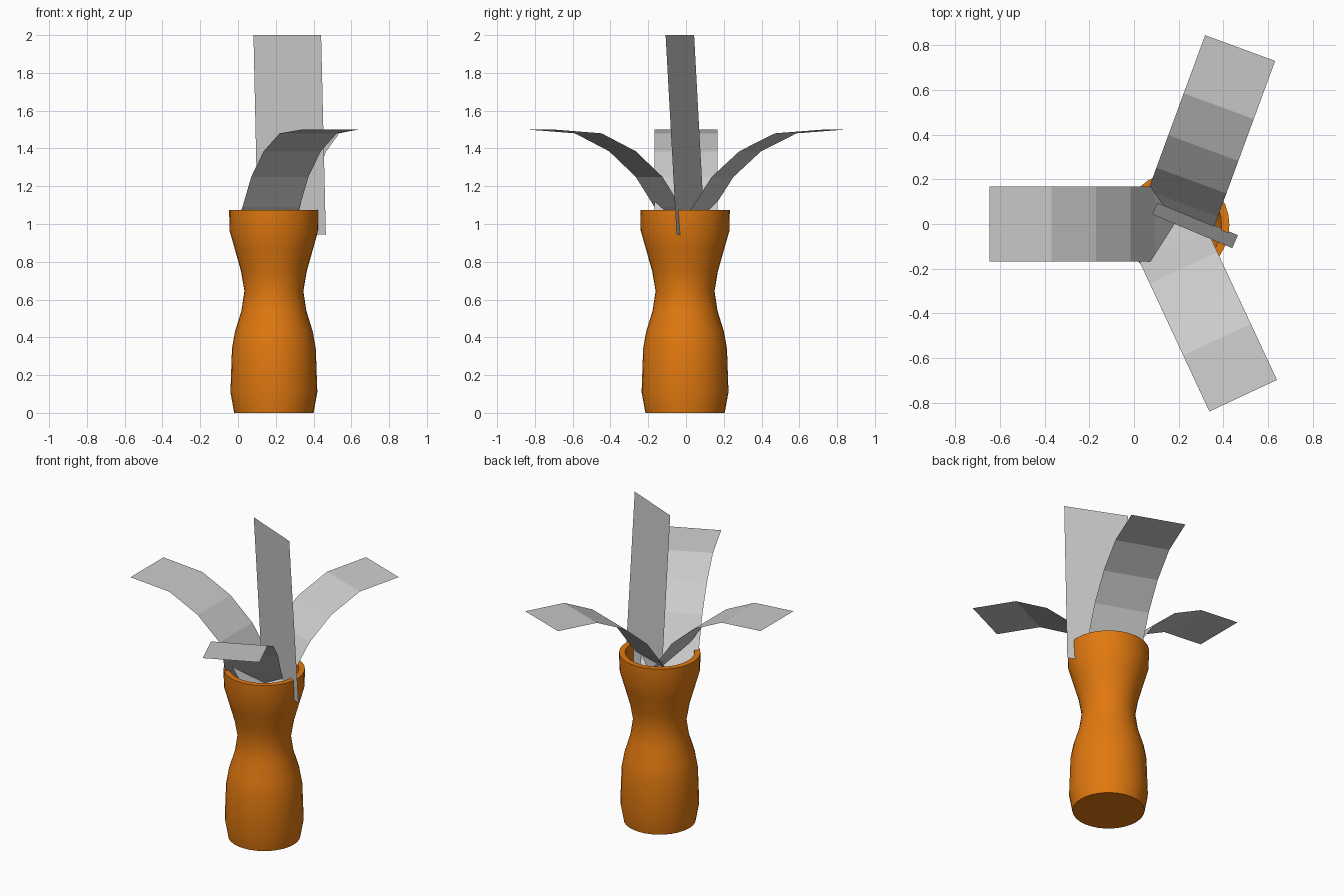
import bpy, math
from mathutils import Vector

if "Cube" in bpy.data.objects:
    bpy.data.objects.remove(bpy.data.objects["Cube"])

CX, CY = 0.19, -0.005


def make(name, verts, faces, smooth=False):
    me = bpy.data.meshes.new(name)
    me.from_pydata(verts, [], faces)
    me.update()
    ob = bpy.data.objects.new(name, me)
    bpy.context.collection.objects.link(ob)
    if smooth:
        bpy.context.view_layer.objects.active = ob
        ob.select_set(True)
        bpy.ops.object.shade_smooth_by_angle(angle=math.radians(50))
        ob.select_set(False)
    return ob


def lathe(name, profile, n=32):
    verts, faces = [], []
    for r, z in profile:
        for i in range(n):
            a = 2 * math.pi * i / n
            verts.append((CX + r * math.cos(a), CY + r * math.sin(a), z))
    for k in range(len(profile) - 1):
        for i in range(n):
            j = (i + 1) % n
            faces.append((k * n + i, k * n + j, (k + 1) * n + j, (k + 1) * n + i))
    last = (len(profile) - 1) * n
    faces.append(tuple(reversed(range(n))))         # underside
    faces.append(tuple(range(last, last + n)))      # inside floor
    return make(name, verts, faces, True)


# Vase: outer wall, then the same curve inset as the inner wall
outer = [(0.21, 0), (0.23, 0.11), (0.222, 0.34), (0.206, 0.43), (0.172, 0.54),
         (0.156, 0.645), (0.174, 0.75), (0.205, 0.86), (0.235, 0.965), (0.237, 1.075)]
inner = [(r - 0.035, max(z, 0.04)) for r, z in reversed(outer)]
vase = lathe("vase", outer + inner)
mat = bpy.data.materials.new("orange_glaze")
mat.diffuse_color = (0.75, 0.19, 0.005, 1)
mat.use_nodes = True
mat.node_tree.nodes["Principled BSDF"].inputs["Base Color"].default_value = mat.diffuse_color
vase.data.materials.append(mat)

# Three arching leaves: flat-faced strips bending outwards
ARCH = [(-0.02, 0.945), (0.095, 1.09), (0.205, 1.25), (0.36, 1.385), (0.56, 1.48), (0.837, 1.5)]
HALF = 0.167


def leaf(name, angle, x, y):
    a = math.radians(angle)
    out = Vector((math.cos(a), math.sin(a), 0))
    side = Vector((-out.y, out.x, 0)) * HALF
    verts = []
    for d, z in ARCH:
        c = Vector((x, y, z)) + out * d
        verts += [c - side, c + side]
    faces = [(2 * i, 2 * i + 1, 2 * i + 3, 2 * i + 2) for i in range(len(ARCH) - 1)]
    make(name, verts, faces)


leaf("leaf_left", 180, 0.19, 0.0)
leaf("leaf_back", 69.8, 0.186, 0.002)
leaf("leaf_front", -65, 0.135, -0.01)

# Tall flat leaf, leaning slightly
make("leaf_upright",
     [(0.105, 0.10, 0.945), (0.465, -0.05, 0.945), (0.44, -0.108, 2.0), (0.082, 0.043, 2.0)],
     [(0, 1, 2, 3)])
